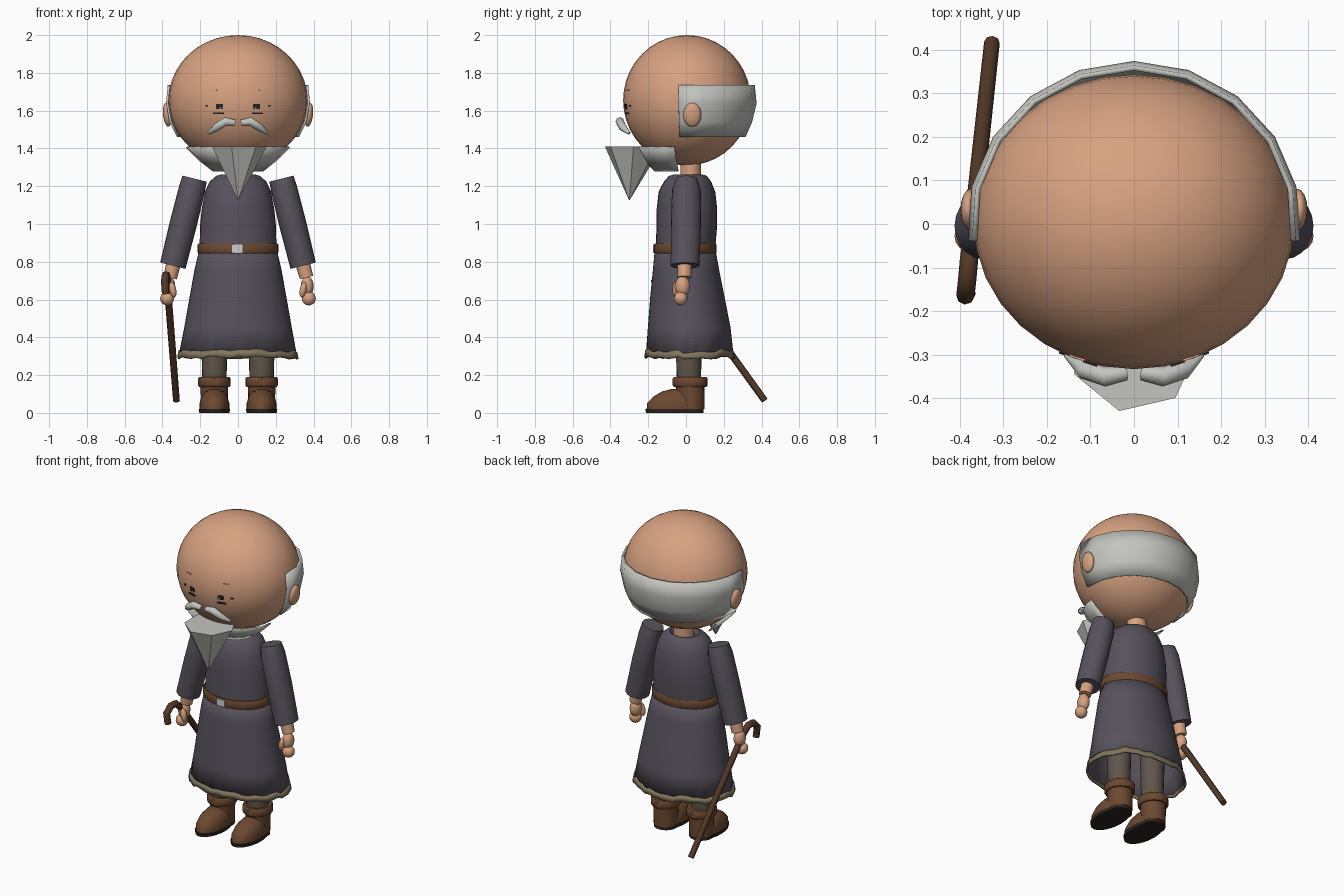
import bpy, bmesh, math, random
from mathutils import Matrix, Vector

random.seed(4)
if "Cube" in bpy.data.objects:
    bpy.data.objects.remove(bpy.data.objects["Cube"])


def material(name, r, g, b):
    m = bpy.data.materials.new(name)
    m.use_nodes = True
    m.diffuse_color = (r, g, b, 1)
    m.node_tree.nodes["Principled BSDF"].inputs["Base Color"].default_value = (r, g, b, 1)
    return m


SKIN = material("skin", 0.68, 0.36, 0.22)
HAIR = material("grey_hair", 0.55, 0.55, 0.52)
ROBE = material("dark_robe", 0.095, 0.083, 0.107)
LEATHER = material("brown_leather", 0.15, 0.065, 0.03)
SOLE = material("dark_sole", 0.025, 0.017, 0.015)
CLOTH = material("trouser_cloth", 0.115, 0.09, 0.07)
TRIM = material("hem_trim", 0.22, 0.18, 0.11)
METAL = material("buckle_metal", 0.6, 0.62, 0.64)
BLACK = material("eye_black", 0.02, 0.016, 0.015)
WOOD = material("cane_wood", 0.085, 0.04, 0.02)


def finish(name, bm, mat, smooth=40, matrix=None, thick=0):
    bmesh.ops.recalc_face_normals(bm, faces=bm.faces)
    if matrix:
        bm.transform(matrix)
    me = bpy.data.meshes.new(name)
    bm.to_mesh(me)
    bm.free()
    me.materials.append(mat)
    ob = bpy.data.objects.new(name, me)
    bpy.context.collection.objects.link(ob)
    bpy.context.view_layer.objects.active = ob
    for o in bpy.context.selected_objects:
        o.select_set(False)
    ob.select_set(True)
    if smooth:
        bpy.ops.object.shade_smooth_by_angle(angle=math.radians(smooth))
    if thick:
        mod = ob.modifiers.new("thickness", "SOLIDIFY")
        mod.thickness = thick
    return ob


def loft(name, rings, mat, n=24, arc=None, caps=True, wave=None, **kw):
    """Skin elliptical rings given as (z, centre x, centre y, radius x, radius y)."""
    bm = bmesh.new()
    a0, a1 = arc or (0, 360)
    count = n + 1 if arc else n
    rows = []
    for i, (z, cx, cy, rx, ry) in enumerate(rings):
        row = []
        for k in range(count):
            a = math.radians(a0 + (a1 - a0) * k / n)
            dz = wave[i][k] if wave else 0
            row.append(bm.verts.new((cx + rx * math.cos(a), cy + ry * math.sin(a), z + dz)))
        rows.append(row)
    for lo, hi in zip(rows, rows[1:]):
        for k in range(n):
            j = (k + 1) % count
            bm.faces.new((lo[k], lo[j], hi[j], hi[k]))
    if caps and not arc:
        bm.faces.new(rows[0])
        bm.faces.new(rows[-1])
    return finish(name, bm, mat, **kw)


def ball(name, loc, radii, mat, u=32, v=20, tilt=0):
    bm = bmesh.new()
    bmesh.ops.create_uvsphere(bm, u_segments=u, v_segments=v, radius=1)
    m = Matrix.Translation(loc) @ Matrix.Rotation(tilt, 4, "Y") @ Matrix.Diagonal((*radii, 1))
    return finish(name, bm, mat, 60, m)


def box(name, loc, size, mat, turn=0):
    bm = bmesh.new()
    bmesh.ops.create_cube(bm, size=1)
    m = Matrix.Translation(loc) @ Matrix.Rotation(turn, 4, "Z") @ Matrix.Diagonal((*size, 1))
    return finish(name, bm, mat, 0, m)


def tube(name, points, radii, mat, sides=2):
    cu = bpy.data.curves.new(name, "CURVE")
    cu.dimensions = "3D"
    cu.bevel_depth = 1
    cu.bevel_resolution = sides
    cu.use_fill_caps = True
    sp = cu.splines.new("POLY")
    sp.points.add(len(points) - 1)
    for p, co, r in zip(sp.points, points, radii):
        p.co = (*co, 1)
        p.radius = r
    cu.materials.append(mat)
    ob = bpy.data.objects.new(name, cu)
    bpy.context.collection.objects.link(ob)
    return ob


# Head and neck
HEAD, HR = Vector((0, 0.005, 1.655)), Vector((0.368, 0.338, 0.345))
ball("head", HEAD, HR, SKIN)
loft("neck", [(1.2, 0, 0.025, 0.06, 0.055), (1.36, 0, 0.025, 0.06, 0.055)], SKIN)

# Hair band around the back of the head
loft("hair_band", [(1.46, 0, 0, 0.325, 0.315), (1.54, 0, 0, 0.365, 0.35), (1.64, 0, 0, 0.383, 0.374),
                   (1.735, 0, 0, 0.374, 0.364)], HAIR, n=10, arc=(-6, 186), smooth=30, thick=0.012)

# Jaw beard and pointed chin beard
loft("jaw_beard", [(1.285, 0, -0.04, 0.13, 0.12), (1.34, 0, -0.05, 0.2, 0.17),
                   (1.41, 0, -0.06, 0.27, 0.215)], HAIR, n=10, arc=(180, 360), smooth=30, thick=0.008)
loft("chin_beard", [(1.127, 0, -0.3, 0.002, 0.002), (1.41, 0, -0.278, 0.152, 0.155)], HAIR, n=7,
     arc=None, smooth=0, matrix=Matrix.Rotation(0, 4, "Z"))

# Face and ears, repeated on both sides
for s, side in ((1, "left"), (-1, "right")):
    def on_face(x, z, lift=0.0):
        u = 1 - (x / HR.x) ** 2 - ((z - HEAD.z) / HR.z) ** 2
        return (s * x, HEAD.y - HR.y * math.sqrt(u) - lift, z)
    turn = s * 0.32
    ball(side + "_ear", (s * 0.375, 0.033, 1.578), (0.022, 0.048, 0.064), SKIN, 16, 10, s * 0.12)
    box(side + "_iris", on_face(0.1, 1.622), (0.034, 0.008, 0.024), BLACK, turn)
    box(side + "_eye_glint", on_face(0.092, 1.612, 0.002), (0.012, 0.008, 0.008), HAIR, turn)
    box(side + "_lower_lid", on_face(0.105, 1.586), (0.055, 0.008, 0.009), BLACK, turn)
    box(side + "_eye_corner", on_face(0.165, 1.625), (0.014, 0.008, 0.008), BLACK, turn)
    box(side + "_brow", on_face(0.13, 1.71), (0.038, 0.006, 0.006), SKIN, turn)
    tube(side + "_moustache", [(s * 0.018, -0.342, 1.535), (s * 0.065, -0.35, 1.543),
                               (s * 0.115, -0.335, 1.512), (s * 0.155, -0.3, 1.48)],
         [0.017, 0.023, 0.021, 0.008], HAIR)

# Robe
loft("robe_top", [(0.86, 0, -0.004, 0.203, 0.158), (0.98, 0, 0.004, 0.202, 0.16), (1.08, 0, 0.005, 0.192, 0.16),
                  (1.17, 0, 0.005, 0.175, 0.15), (1.225, 0, 0.008, 0.15, 0.125), (1.255, 0, 0.01, 0.115, 0.1),
                  (1.262, 0, 0.012, 0.09, 0.075), (1.24, 0, 0.015, 0.07, 0.06)], ROBE, n=32)
N = 48
hem = [random.uniform(-0.01, 0.008) for _ in range(N)]
flat = [0] * N
loft("robe_skirt", [(0.31, 0, 0.02, 0.312, 0.232), (0.45, 0, 0.017, 0.285, 0.219), (0.62, 0, 0.007, 0.255, 0.196),
                    (0.76, 0, 0, 0.23, 0.175), (0.87, 0, -0.005, 0.204, 0.16)], ROBE, n=N, caps=False,
     thick=0.006, wave=[hem, flat, flat, flat, flat])
upper = [h + random.uniform(-0.006, 0.006) for h in hem]
loft("hem_band", [(0.294, 0, 0.02, 0.321, 0.241), (0.33, 0, 0.02, 0.314, 0.235)], TRIM, n=N, caps=False,
     thick=0.01, wave=[hem, upper])

# Belt
loft("belt", [(0.842, 0, -0.004, 0.208, 0.162), (0.85, 0, -0.004, 0.215, 0.166), (0.888, 0, -0.004, 0.215, 0.166),
              (0.896, 0, -0.004, 0.208, 0.162)], LEATHER, n=32)
box("belt_buckle", (-0.003, -0.168, 0.869), (0.056, 0.012, 0.044), METAL)

# Arms and legs, repeated on both sides
for s, side in ((1, "left"), (-1, "right")):
    lean = Matrix.Translation((s * 0.23, 0, 1.24)) @ Matrix.Rotation(-s * math.radians(14), 4, "Y")
    loft(side + "_sleeve", [(-0.475, 0, -0.005, 0.069, 0.076), (-0.25, 0, 0, 0.072, 0.08),
                            (-0.06, 0, 0.002, 0.07, 0.076), (0, 0, 0.003, 0.066, 0.056)], ROBE,
         n=20, matrix=lean, smooth=50)
    loft(side + "_wrist", [(-0.54, 0.002, -0.008, 0.036, 0.036), (-0.44, 0, -0.008, 0.04, 0.04)], SKIN,
         n=16, matrix=lean)
    ball(side + "_palm", (s * 0.366, -0.018, 0.67), (0.034, 0.04, 0.054), SKIN, 16, 10)
    ball(side + "_fingers", (s * 0.375, -0.028, 0.606), (0.037, 0.036, 0.037), SKIN, 16, 10)
    ball(side + "_thumb", (s * 0.345, -0.052, 0.652), (0.018, 0.02, 0.042), SKIN, 12, 8, s * 0.2)

    x = s * 0.125
    loft(side + "_leg", [(0.17, x, 0.015, 0.064, 0.064), (0.5, x, 0.015, 0.073, 0.073)], CLOTH, n=20)
    loft(side + "_boot_shaft", [(0.02, x, 0.025, 0.07, 0.072), (0.16, x, 0.022, 0.074, 0.076)], LEATHER, n=20)
    loft(side + "_boot_cuff", [(0.138, x, 0.022, 0.08, 0.086), (0.146, x, 0.022, 0.086, 0.093),
                               (0.182, x, 0.022, 0.086, 0.093), (0.19, x, 0.022, 0.08, 0.086)], LEATHER, n=20)
    loft(side + "_boot_foot", [(0.018, x, -0.06, 0.079, 0.148), (0.05, x, -0.06, 0.079, 0.147),
                               (0.085, x, -0.052, 0.07, 0.122), (0.112, x, -0.042, 0.05, 0.088),
                               (0.127, x, -0.03, 0.022, 0.045)], LEATHER, n=24, smooth=60)
    loft(side + "_sole", [(0, x, -0.062, 0.08, 0.15), (0.02, x, -0.062, 0.083, 0.153)], SOLE, n=24)
    loft(side + "_heel", [(0, x, 0.025, 0.07, 0.068), (0.022, x, 0.025, 0.07, 0.068)], SOLE, n=20)

# Walking cane with a bent handle
tube("cane", [(-0.326, 0.417, 0.065), (-0.368, 0.03, 0.6), (-0.374, -0.04, 0.69), (-0.379, -0.085, 0.73),
              (-0.383, -0.13, 0.73), (-0.387, -0.165, 0.695), (-0.383, -0.158, 0.63)],
     [0.018, 0.019, 0.02, 0.021, 0.021, 0.021, 0.02], WOOD)
